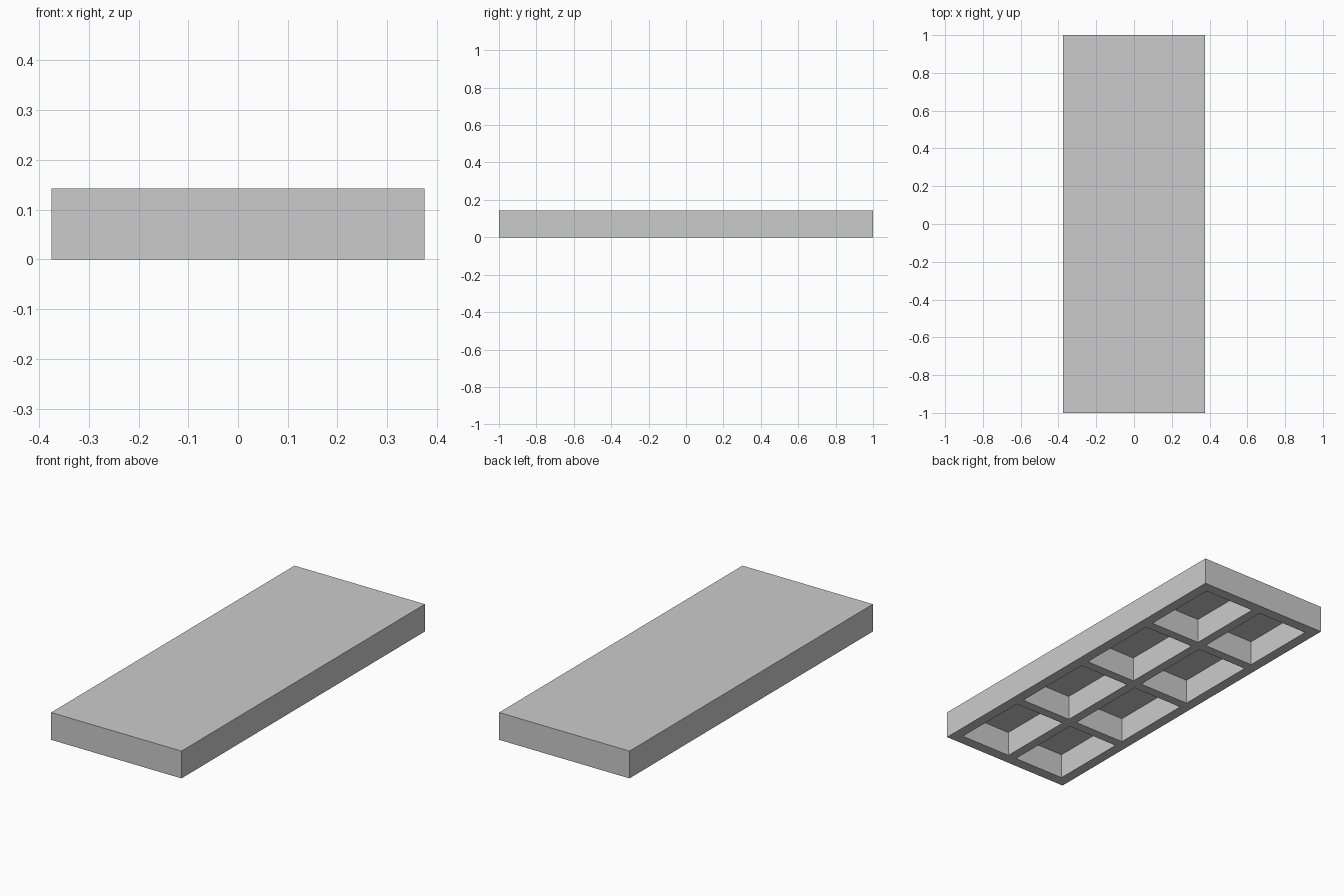
import bpy, bmesh
from mathutils import Vector

if "Cube" in bpy.data.objects:
    bpy.data.objects.remove(bpy.data.objects["Cube"])

W, L, H = 0.375, 1.0, 0.142      # half width, half length, height
CEILING = 0.131                  # pocket ceiling height
X_SPANS = [(0.025, 0.32)]        # pocket extents, mirrored to both sides
Y_SPANS = [(0.025, 0.475), (0.525, 0.943)]


def mirrored(spans):
    return spans + [(-b, -a) for a, b in spans]


xs, ys = mirrored(X_SPANS), mirrored(Y_SPANS)

# Solid slab
bm = bmesh.new()
bmesh.ops.create_cube(bm, size=1)
for v in bm.verts:
    v.co = Vector((v.co.x * 2 * W, v.co.y * 2 * L, (v.co.z + 0.5) * H))

# Score the underside along the rib edges
for axis, spans in ((0, xs), (1, ys)):
    for value in sorted(v for span in spans for v in span):
        point, normal = Vector(), Vector()
        point[axis], normal[axis] = value, 1
        under = [f for f in bm.faces if f.normal.z < -0.9]
        geom = under + list({e for f in under for e in f.edges})
        bmesh.ops.bisect_plane(bm, geom=geom, plane_co=point, plane_no=normal)
        bm.normal_update()

# Sink the eight pockets between the ribs
def in_pocket(face):
    c = face.calc_center_median()
    return (face.normal.z < -0.9 and any(a < c.x < b for a, b in xs)
            and any(a < c.y < b for a, b in ys))


for face in [f for f in bm.faces if in_pocket(f)]:
    new = bmesh.ops.extrude_face_region(bm, geom=[face])["geom"]
    for v in new:
        if isinstance(v, bmesh.types.BMVert):
            v.co.z = CEILING
    if face.is_valid:
        bm.faces.remove(face)

bmesh.ops.recalc_face_normals(bm, faces=bm.faces)
mesh = bpy.data.meshes.new("ribbed_slab")
bm.to_mesh(mesh)
bm.free()
bpy.context.collection.objects.link(bpy.data.objects.new("ribbed_slab", mesh))
